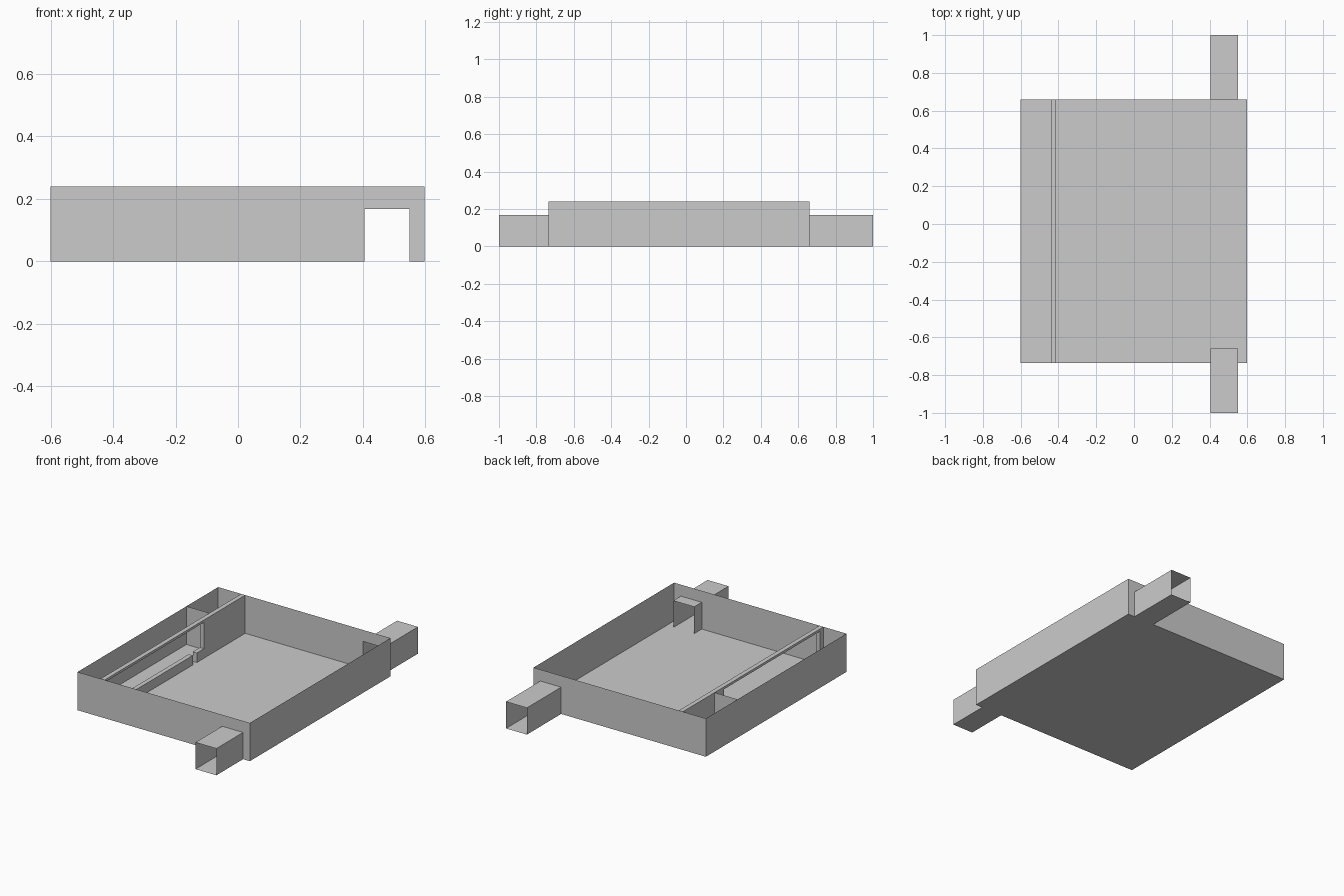
import bpy
import bmesh

if "Cube" in bpy.data.objects:
    bpy.data.objects.remove(bpy.data.objects["Cube"])

# Overall dimensions of the sheet-walled tray
X0, X1 = -0.60, 0.597
Y0, Y1 = -0.735, 0.66
H = 0.24
# Square duct cross-section
DX0, DX1, DH = 0.405, 0.55, 0.168


def mesh_object(name, faces, extrude=None):
    """Object from flat polygons, optionally extruded along a vector."""
    bm = bmesh.new()
    for pts in faces:
        bm.faces.new([bm.verts.new(p) for p in pts])
    bmesh.ops.remove_doubles(bm, verts=bm.verts, dist=1e-5)
    if extrude:
        geo = bmesh.ops.extrude_face_region(bm, geom=bm.faces[:], use_keep_orig=True)
        moved = [g for g in geo["geom"] if isinstance(g, bmesh.types.BMVert)]
        bmesh.ops.translate(bm, verts=moved, vec=extrude)
        bmesh.ops.recalc_face_normals(bm, faces=bm.faces)
    mesh = bpy.data.meshes.new(name)
    bm.to_mesh(mesh)
    bm.free()
    obj = bpy.data.objects.new(name, mesh)
    bpy.context.collection.objects.link(obj)
    return obj


def end_wall(name, y):
    """Tray end wall with the duct opening cut from its lower edge."""
    outline = [(X0, 0), (DX0, 0), (DX0, DH), (DX1, DH), (DX1, 0),
               (X1, 0), (X1, H), (X0, H)]
    mesh_object(name, [[(x, y, z) for x, z in outline]])


def duct(name, ya, yb, floor_a, floor_b):
    """Open-ended square duct; its floor stops at the tray floor."""
    section = [(DX0, 0), (DX0, DH), (DX1, DH), (DX1, 0)]
    faces = [[(a[0], ya, a[1]), (b[0], ya, b[1]), (b[0], yb, b[1]), (a[0], yb, a[1])]
             for a, b in zip(section, section[1:])]
    faces.append([(DX0, floor_a, 0), (DX1, floor_a, 0),
                  (DX1, floor_b, 0), (DX0, floor_b, 0)])
    mesh_object(name, faces)


# Tray floor and side walls
mesh_object("tray_floor", [[(X0, Y0, 0), (X1, Y0, 0), (X1, Y1, 0), (X0, Y1, 0)]])
for name, x in (("left_wall", X0), ("right_wall", X1)):
    mesh_object(name, [[(x, Y0, 0), (x, Y1, 0), (x, Y1, H), (x, Y0, H)]])

# End walls with duct openings
end_wall("front_wall", Y0)
end_wall("back_wall", Y1)

# Ducts: the front one reaches a little way inside the tray
duct("front_duct", -1.0, -0.66, -1.0, Y0)
duct("back_duct", Y1, 1.0, Y1, 1.0)

# Long partition with a wide window and a drain notch down to the floor
profile = [(Y0, 0), (0.14, 0), (0.14, 0.06), (-0.70, 0.06), (-0.70, 0.225),
           (0.25, 0.225), (0.25, 0.06), (0.18, 0.06), (0.18, 0), (Y1, 0),
           (Y1, H), (Y0, H)]
mesh_object("partition", [[(-0.44, y, z) for y, z in profile]], extrude=(0.028, 0, 0))

# Thin cross divider between the left wall and the partition
mesh_object("cross_divider", [[(X0, 0.345, 0), (-0.44, 0.345, 0),
                               (-0.44, 0.345, H), (X0, 0.345, H)]])
